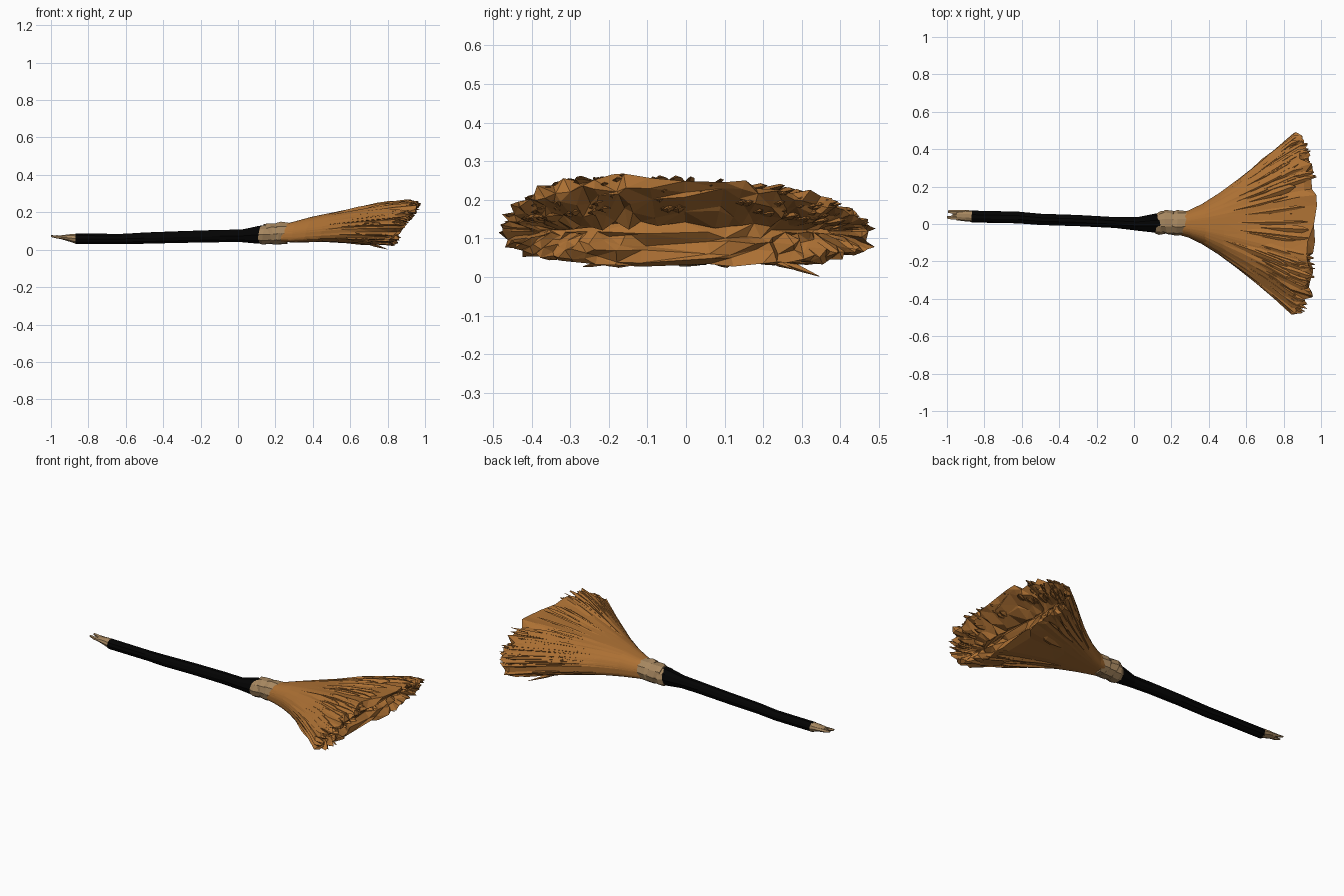
import bpy, bmesh, math, random
from mathutils import Vector

random.seed(7)
rnd = random.uniform
cube = bpy.data.objects.get("Cube")
if cube:
    bpy.data.objects.remove(cube, do_unlink=True)


def material(name, rgb):
    m = bpy.data.materials.new(name)
    m.use_nodes = True
    m.diffuse_color = (*rgb, 1)
    bsdf = m.node_tree.nodes["Principled BSDF"]
    bsdf.inputs["Base Color"].default_value = (*rgb, 1)
    bsdf.inputs["Roughness"].default_value = 0.9
    return m


STRAW = material("straw brown", (0.42, 0.165, 0.034))
TAN = material("raw wood tan", (0.38, 0.24, 0.115))
BLACK = material("black handle", (0.001, 0.001, 0.001))


def loft(bm, rings):
    """Skin a list of equally long point rings and close both ends."""
    loops = [[bm.verts.new(p) for p in ring] for ring in rings]
    n = len(loops[0])
    for a, b in zip(loops, loops[1:]):
        for i in range(n):
            j = (i + 1) % n
            bm.faces.new((a[i], a[j], b[j], b[i]))
    bm.faces.new(loops[0][::-1])
    bm.faces.new(loops[-1])


def finish(bm, name, mat):
    bmesh.ops.recalc_face_normals(bm, faces=bm.faces[:])
    me = bpy.data.meshes.new(name)
    bm.to_mesh(me)
    bm.free()
    me.materials.append(mat)
    ob = bpy.data.objects.new(name, me)
    bpy.context.collection.objects.link(ob)


def ring(x, y, z, ry, rz, n=10, rough=0.0, tilt=0.0):
    """Ring across x; tilt leans it along the handle."""
    pts = []
    for i in range(n):
        a = math.tau * i / n
        k = 1 + rnd(-rough, rough)
        pts.append(Vector((x + tilt * math.sin(a + 0.6), y + ry * k * math.cos(a),
                           z + rz * k * math.sin(a))))
    return pts


# Handle: slightly crooked stick, flaring into the binding
bm = bmesh.new()
stick = [(-0.87, 0.04, 0.058, 0.032, 0.029), (-0.62, 0.035, 0.058, 0.032, 0.028),
         (-0.5, 0.024, 0.062, 0.03, 0.031), (-0.3, 0.018, 0.068, 0.03, 0.033),
         (-0.1, 0.008, 0.073, 0.029, 0.034), (0.02, 0.0, 0.074, 0.036, 0.035),
         (0.11, 0.004, 0.08, 0.05, 0.049), (0.16, 0.006, 0.085, 0.05, 0.049)]
loft(bm, [ring(*s, rough=0.03) for s in stick])
finish(bm, "handle", BLACK)

# Broken tip: slanted stump with flat splintered prongs
bm = bmesh.new()
loft(bm, [ring(-0.865, 0.042, 0.058, 0.031, 0.028), ring(-0.9, 0.044, 0.063, 0.03, 0.021),
          ring(-0.95, 0.046, 0.067, 0.026, 0.01)])
for y, x, w in ((0.062, -0.995, 0.012), (0.045, -0.97, 0.01), (0.031, -1.0, 0.012)):
    loft(bm, [ring(-0.91, y, 0.064, w, 0.012, 5), ring(x + 0.03, y + 0.002, 0.068, w, 0.008, 5),
              ring(x, y + 0.004, 0.073, w * 0.6, 0.005, 5)])
finish(bm, "splintered_tip", TAN)

# Binding: overlapping crumpled wraps of cloth
bm = bmesh.new()
for x, half, r, tilt in ((0.148, 0.033, 0.056, 0.01), (0.188, 0.036, 0.06, -0.016),
                         (0.234, 0.036, 0.062, 0.01)):
    z = 0.081 + (x - 0.14) * 0.09
    loft(bm, [ring(x - half, 0.006, z, r * 0.93, r * 0.86, 10, 0.06, tilt),
              ring(x - half * 0.3, 0.006, z, r * 1.1, r * 0.96, 10, 0.07, tilt),
              ring(x + half, 0.006, z, r * 1.06, r * 0.94, 10, 0.05, tilt)])
finish(bm, "binding", TAN)

# Bristle fan profile: x, half width, underside, top
FAN = [(0.2, 0.05, 0.046, 0.125), (0.27, 0.062, 0.039, 0.142), (0.4, 0.125, 0.04, 0.178),
       (0.55, 0.235, 0.042, 0.208), (0.7, 0.352, 0.034, 0.234), (0.85, 0.485, 0.024, 0.252),
       (1.0, 0.54, 0.024, 0.262)]


def fan(x):
    x = min(max(x, 0.2), 0.999)
    for p, q in zip(FAN, FAN[1:]):
        if x <= q[0]:
            k = (x - p[0]) / (q[0] - p[0])
            return [u + (v - u) * k for u, v in zip(p, q)][1:]


def fan_point(a, r, x, side):
    """Point at angle a in the fan's section at x; r scales height, side scales width.
    The top is domed, the underside nearly flat with square corners."""
    w, low, high = fan(x)
    c, s = math.cos(a), math.sin(a)
    y = w * side * math.copysign(abs(c) ** (0.7 if s > 0 else 0.5), c)
    mid = low + 0.42 * (high - low)
    if s > 0:
        z = mid + r * s ** 1.25 * (high - mid - 0.08 * y * (x - 0.2))
    else:
        z = mid - r * abs(s) ** 0.5 * (mid - low)
    return Vector((x, y, z))


def fan_end(a):
    """Where the straw stops: short underneath and at the sides, long on top."""
    c, s = math.cos(a), math.sin(a)
    return 0.86 + 0.075 * s + 0.03 * (1 - c * c)


# Bristle body: ridged shell whose ragged end is hollowed into a wide groove
bm = bmesh.new()
N = 72
angles = [math.tau * (i + rnd(-0.3, 0.3)) / N for i in range(N)]
ridge = [rnd(-0.1, 0.05) for _ in range(N)]
length = [rnd(-0.06, 0.025) for _ in range(N)]
rings = []
for t in (0, 0.1, 0.22, 0.36, 0.52, 0.68, 0.84, 1):
    row = []
    for a, k, d in zip(angles, ridge, length):
        x = 0.23 + (fan_end(a) + d - 0.23) * t
        row.append(fan_point(a, 1 + k * t * t, x, 1 + k * t * t * 0.5))
    rings.append(row)
for r, out in ((0.8, 0.015), (0.58, 0.0), (0.34, -0.03), (0.1, -0.06)):
    rings.append([fan_point(a, r + rnd(-0.1, 0.1), 0.87 + (fan_end(a) - 0.87) * r + out
                            + rnd(-0.03, 0.02), 0.84 + 0.14 * r) for a in angles])
loft(bm, rings)
bmesh.ops.triangulate(bm, faces=[f for f in bm.faces if f.calc_center_median().x > 0.5])
finish(bm, "bristle_body", STRAW)


def strand(bm, a, r, side, x0, x1, width, lift):
    """Tapered flake of straw following the fan."""
    rows = []
    for t, k in ((0, 0.15), (0.55, 1), (0.88, 0.8), (1, 0.15)):
        p = fan_point(a, r + lift * t, x0 + (x1 - x0) * t, side)
        h = width * k
        rows.append([p + Vector((0, h * u, h * v)) for u, v in
                     ((1, 0.2), (0.1, 0.5), (-1, -0.2), (-0.1, -0.5))])
    loft(bm, rows)


# Outer flakes lying on the shell, mostly on top
bm = bmesh.new()
for i in range(110):
    a = rnd(0.15, math.pi - 0.15) if i % 6 else rnd(math.pi, math.tau)
    strand(bm, a, 0.94, 0.96, rnd(0.42, 0.64), fan_end(a) + rnd(-0.14, 0.025),
           rnd(0.012, 0.026), rnd(0.02, 0.1))
finish(bm, "bristle_flakes", STRAW)

# Straw ends hanging in the upper half of the hollow
bm = bmesh.new()
for i in range(130):
    a = rnd(0.4, math.pi - 0.4)
    r = rnd(0.35, 0.95)
    strand(bm, a, r, rnd(0.82, 0.95), 0.7, 0.87 + (fan_end(a) - 0.87) * r + rnd(-0.03, 0.03),
           rnd(0.012, 0.026), rnd(-0.05, 0.06))
finish(bm, "bristle_ends", STRAW)

# Stray straws sticking out near the corners
bm = bmesh.new()
for tip, root in (((0.8, 0.345, 0.002), (0.62, 0.2, 0.06)), ((0.88, 0.32, 0.225), (0.7, 0.2, 0.18)),
                  ((0.84, 0.28, 0.02), (0.65, 0.18, 0.06))):
    rows = []
    for t, h in ((0, 0.008), (0.6, 0.009), (1, 0.001)):
        p = Vector(root).lerp(Vector(tip), t)
        rows.append([p + Vector((0, h * u, h * v)) for u, v in ((1, 0), (0, 1), (-1, 0), (0, -1))])
    loft(bm, rows)
finish(bm, "stray_straws", STRAW)
